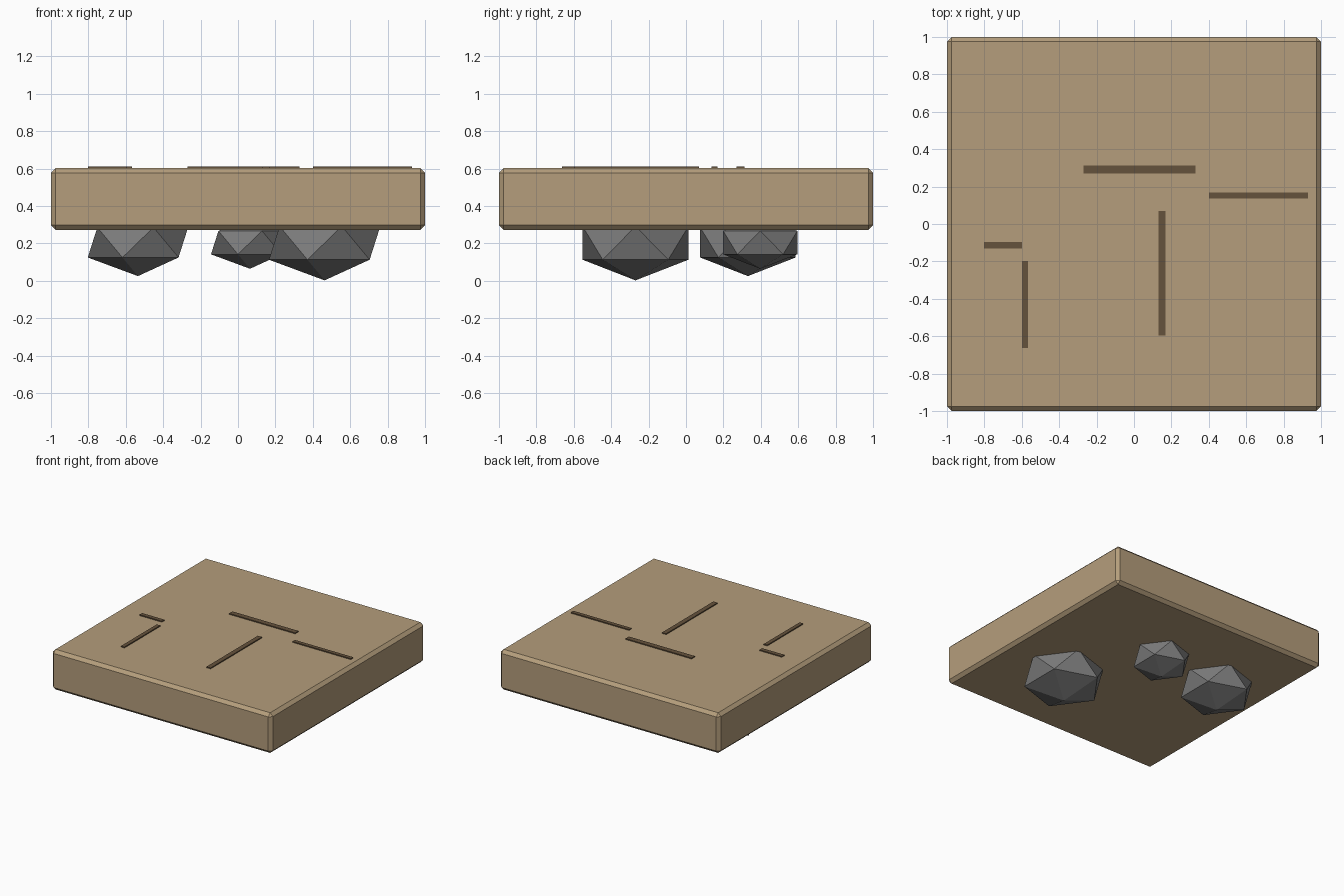
import bpy

if "Cube" in bpy.data.objects:
    bpy.data.objects.remove(bpy.data.objects["Cube"])


def material(name, rgb):
    mat = bpy.data.materials.new(name)
    mat.diffuse_color = (*rgb, 1)
    mat.use_nodes = True
    mat.node_tree.nodes["Principled BSDF"].inputs["Base Color"].default_value = mat.diffuse_color
    return mat


wood = material("tan_ground", (0.46, 0.34, 0.20))
dark = material("dark_crack", (0.13, 0.085, 0.045))
stone = material("grey_stone", (0.20, 0.20, 0.20))


def box(name, x0, x1, y0, y1, z0, z1, mat):
    bpy.ops.mesh.primitive_cube_add(
        size=1, location=((x0 + x1) / 2, (y0 + y1) / 2, (z0 + z1) / 2))
    ob = bpy.context.object
    ob.name = name
    ob.scale = (x1 - x0, y1 - y0, z1 - z0)
    bpy.ops.object.transform_apply(location=False, rotation=False, scale=True)
    ob.data.materials.append(mat)
    return ob


# Slab with chamfered edges
slab = box("slab", -1, 1, -1, 1, 0.272, 0.602, wood)
bevel = slab.modifiers.new("chamfer", 'BEVEL')
bevel.width = 0.025
bevel.segments = 1

# Thin crack strips on the top face
cracks = [
    (-0.27, 0.33, 0.27, 0.313),
    (0.40, 0.93, 0.136, 0.168),
    (0.131, 0.169, -0.597, 0.07),
    (-0.803, -0.60, -0.131, -0.097),
    (-0.60, -0.568, -0.663, -0.198),
]
for i, c in enumerate(cracks, 1):
    box(f"crack_{i}", *c, 0.594, 0.61, dark)

# Flattened low-poly rocks hanging below, half sunk into the slab
rocks = [
    (-0.535, 0.331, 0.300, 0.205),
    (0.463, -0.27, 0.333, 0.202),
    (0.064, 0.397, 0.233, 0.204),
]
for i, (x, y, r, z) in enumerate(rocks, 1):
    bpy.ops.mesh.primitive_ico_sphere_add(subdivisions=1, radius=r, location=(x, y, z))
    rock = bpy.context.object
    rock.name = f"rock_{i}"
    rock.scale.z = 0.6
    bpy.ops.object.transform_apply(location=False, rotation=False, scale=True)
    rock.data.materials.append(stone)
